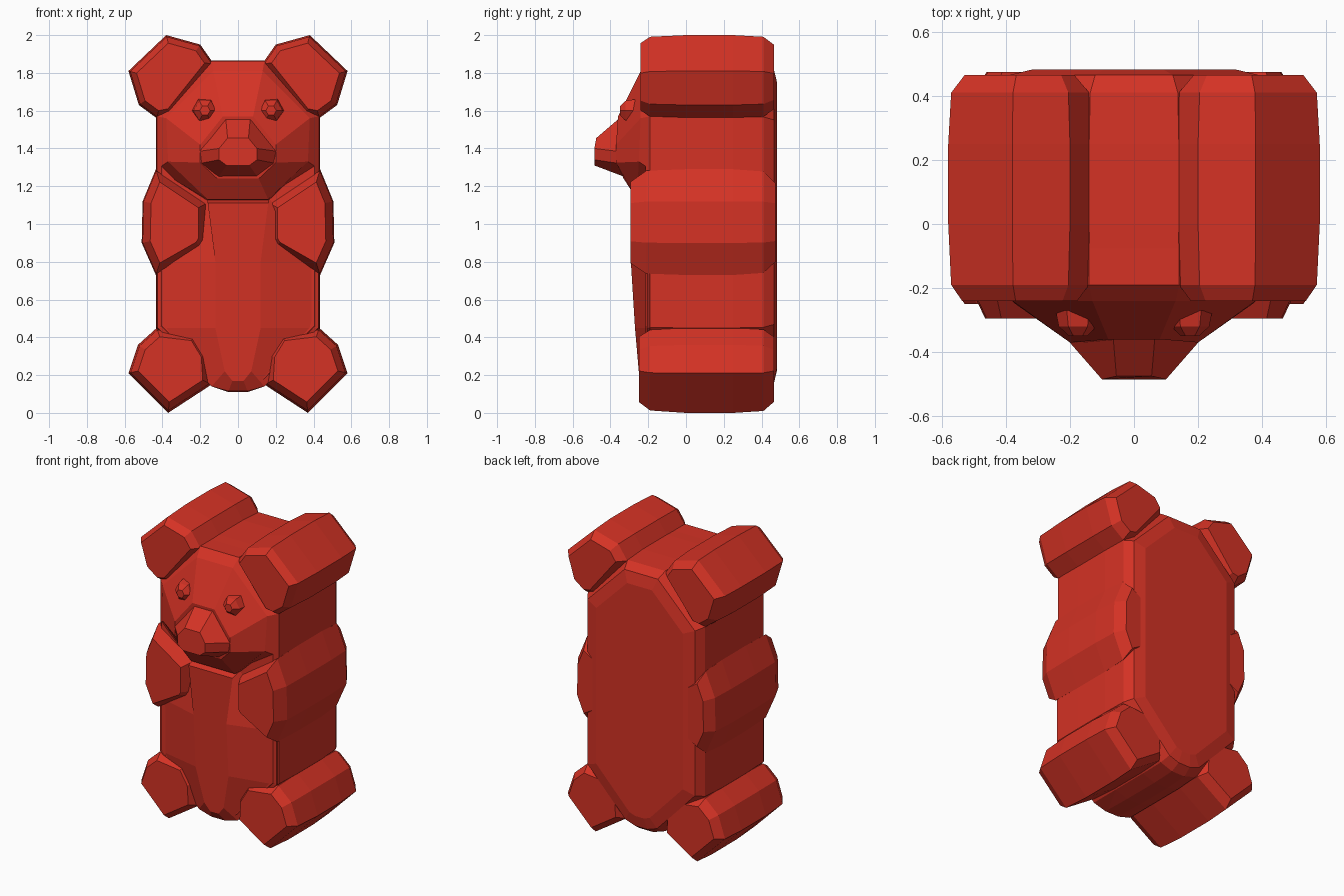
import bpy, bmesh, math
from mathutils import Vector

if "Cube" in bpy.data.objects:
    bpy.data.objects.remove(bpy.data.objects["Cube"])

red = bpy.data.materials.new("jelly red")
red.diffuse_color = (0.66, 0.032, 0.018, 1)
red.use_nodes = True
red.node_tree.nodes["Principled BSDF"].inputs["Base Color"].default_value = red.diffuse_color


def loft(name, rings, mirror=False):
    """Skin equal-length rings of 3D points and cap both ends."""
    bm = bmesh.new()
    loops = [[bm.verts.new(p) for p in r] for r in rings]
    n = len(loops[0])
    for a, b in zip(loops, loops[1:]):
        for i in range(n):
            j = (i + 1) % n
            bm.faces.new((a[i], a[j], b[j], b[i]))
    bm.faces.new(loops[0])
    bm.faces.new(loops[-1])
    bmesh.ops.recalc_face_normals(bm, faces=bm.faces)
    me = bpy.data.meshes.new(name)
    bm.to_mesh(me)
    bm.free()
    me.materials.append(red)
    ob = bpy.data.objects.new(name, me)
    bpy.context.collection.objects.link(ob)
    if mirror:
        ob.modifiers.new("mirror", "MIRROR").use_mirror_merge = False
    return ob


def inset(pts, d):
    """Mitred inset of a flat outline."""
    n = len(pts)
    p = [Vector(q) for q in pts]
    area = sum(p[i].x * p[(i + 1) % n].y - p[(i + 1) % n].x * p[i].y for i in range(n))
    s = 1 if area > 0 else -1
    out = []
    for i in range(n):
        e1 = (p[i] - p[i - 1]).normalized()
        e2 = (p[(i + 1) % n] - p[i]).normalized()
        n1, n2 = Vector((-e1.y, e1.x)) * s, Vector((-e2.y, e2.x)) * s
        out.append(p[i] + (n1 + n2) * d / (1 + n1.dot(n2)))
    return out


def slab(name, outline, layers, mirror=False):
    """Front outline (x, z) carried through depth layers (y, inset)."""
    return loft(name, [[(v.x, y, v.y) for v in inset(outline, d)] for y, d in layers], mirror)


def sym(half):
    """Complete a right-hand half ring of (x, z, y) points."""
    full = half + [(-x, z, y) for x, z, y in reversed(half)]
    return [(x, y, z) for x, z, y in full]


def flat(half, y):
    return sym([(x, z, y) for x, z in half])


BACK = [(0.465, 0.045), (0.41, 0.008), (0.25, 0), (0.0, 0)]

# torso block running the whole height
half = [(0.05, 0.11), (0.14, 0.14), (0.435, 0.45), (0.435, 1.57), (0.14, 1.865)]
body = half + [(-x, z) for x, z in reversed(half)]
slab("body", body, [(0.483, 0.12)] + BACK + [(-0.19, 0.005), (-0.215, 0.03)])

# ears, arms and legs: full-depth bevelled slabs
ear = [(0.38, 2.0), (0.58, 1.81), (0.525, 1.63), (0.43, 1.56), (0.35, 1.575),
       (0.13, 1.85), (0.2, 1.95)]
slab("ears", ear, BACK + [(-0.19, 0.008), (-0.24, 0.038)], True)
arm = [(0.435, 1.29), (0.505, 1.12), (0.51, 0.9), (0.435, 0.73), (0.19, 0.87),
       (0.165, 0.91), (0.165, 1.11)]
slab("arms", arm, [(0.475, 0.05)] + BACK[1:] + [(-0.21, 0.005), (-0.295, 0.045)], True)
leg = [(0.37, 0.0), (0.58, 0.21), (0.53, 0.36), (0.43, 0.45), (0.22, 0.425),
       (0.15, 0.31), (0.14, 0.15)]
slab("legs", leg, BACK + [(-0.19, 0.01), (-0.25, 0.045)], True)

# rounded belly
rim = [(0.05, 0.115), (0.14, 0.14), (0.425, 0.45), (0.425, 0.8), (0.165, 1.14)]
loft("belly", [flat(rim, 0), flat(rim, -0.205),
               sym([(0.03, 0.17, -0.245), (0.07, 0.22, -0.25), (0.12, 0.45, -0.27),
                    (0.12, 0.8, -0.292), (0.16, 1.11, -0.285)])])

# head front tapering to the face
rim = [(0.16, 1.12), (0.43, 1.29), (0.43, 1.57), (0.14, 1.863)]
loft("head", [flat(rim, 0), flat(rim, -0.19),
              sym([(0.16, 1.13, -0.26), (0.37, 1.33, -0.25), (0.38, 1.56, -0.24), (0.13, 1.81, -0.24)]),
              sym([(0.11, 1.24, -0.33), (0.2, 1.325, -0.37), (0.2, 1.42, -0.37), (0.08, 1.57, -0.36)])])

# muzzle
loft("muzzle", [sym([(0.11, 1.24, -0.3), (0.205, 1.32, -0.35), (0.205, 1.385, -0.365), (0.065, 1.558, -0.355)]),
                sym([(0.06, 1.31, -0.485), (0.1, 1.34, -0.485), (0.1, 1.4, -0.485), (0.055, 1.455, -0.475)])])

# eyes
hexagon = [(math.cos(k * math.pi / 3), math.sin(k * math.pi / 3)) for k in range(6)]
loft("eyes", [[(0.175 + r * c, y, 1.6 + r * s) for c, s in hexagon]
              for r, y in ((0.07, -0.27), (0.06, -0.32), (0.028, -0.35))], True)
